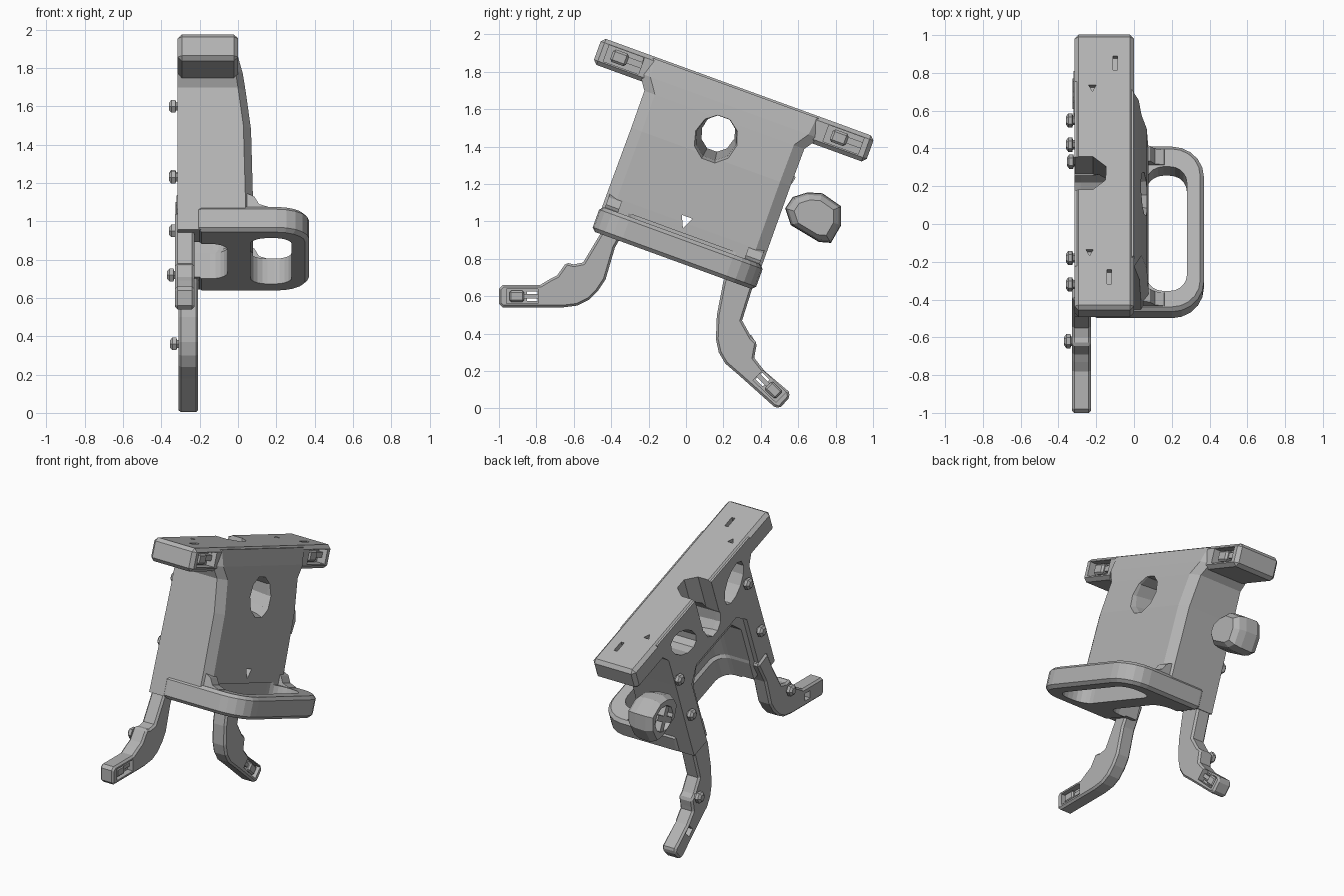
import bpy, bmesh, math
from mathutils import Matrix, Vector

if "Cube" in bpy.data.objects:
    bpy.data.objects.remove(bpy.data.objects["Cube"])

TILT = Matrix.Rotation(math.radians(-20), 4, 'X')   # frame of the slanted body
FLAT = Matrix.Identity(4)
MID = -0.335                                        # body centre line along the slant
grey = bpy.data.materials.new("grey")
grey.diffuse_color = (0.45, 0.45, 0.45, 1)
grey.use_nodes = True
grey.node_tree.nodes["Principled BSDF"].inputs["Base Color"].default_value = grey.diffuse_color


def loft(name, rings, frame=TILT, bevel=0):
    """Closed solid through a list of equal-length rings of points."""
    bm = bmesh.new()
    vs = [[bm.verts.new(p) for p in r] for r in rings]
    n = len(vs[0])
    for a, b in zip(vs, vs[1:]):
        for i in range(n):
            j = (i + 1) % n
            bm.faces.new((a[i], a[j], b[j], b[i]))
    bm.faces.new(vs[0][::-1])
    bm.faces.new(vs[-1])
    bmesh.ops.transform(bm, matrix=frame, verts=bm.verts)
    bmesh.ops.recalc_face_normals(bm, faces=bm.faces)
    me = bpy.data.meshes.new(name)
    bm.to_mesh(me)
    bm.free()
    me.materials.append(grey)
    ob = bpy.data.objects.new(name, me)
    bpy.context.collection.objects.link(ob)
    if bevel:
        m = ob.modifiers.new("bevel", 'BEVEL')
        m.width, m.segments, m.limit_method = bevel, 1, 'ANGLE'
        m.angle_limit = math.radians(50)
        apply(ob, m)
    return ob


def apply(ob, mod):
    bpy.context.view_layer.objects.active = ob
    bpy.ops.object.modifier_apply(modifier=mod.name)


def slab(name, pts, x0, x1, frame=TILT, bevel=0):
    """Side outline extruded across the model."""
    return loft(name, [[(x, a, b) for a, b in pts] for x in (x0, x1)], frame, bevel)


def block(name, x, u, v, frame=TILT, bevel=0):
    return slab(name, [(u[0], v[0]), (u[1], v[0]), (u[1], v[1]), (u[0], v[1])],
                x[0], x[1], frame, bevel)


def oval(c, ru, rv, n, turn=0, tilt=0):
    out = []
    for i in range(n):
        t = turn + 2 * math.pi * i / n
        a, b = ru * math.cos(t), rv * math.sin(t)
        out.append((c[0] + a * math.cos(tilt) - b * math.sin(tilt),
                    c[1] + a * math.sin(tilt) + b * math.cos(tilt)))
    return out


def rounded(x0, x1, u0, u1, radii, seg=5):
    """Rounded rectangle, radii for corners ++, -+, --, +-."""
    out = []
    for k, (cx, cu, r) in enumerate(((x1, u1, radii[0]), (x0, u1, radii[1]),
                                     (x0, u0, radii[2]), (x1, u0, radii[3]))):
        sx, su = (1, -1, -1, 1)[k], (1, 1, -1, -1)[k]
        for i in range(seg + 1):
            a = math.pi / 2 * (k + i / seg)
            out.append((cx - sx * r + r * math.cos(a), cu - su * r + r * math.sin(a)))
    return out


def cut(targets, *cutters):
    for c in cutters:
        c.hide_render = True
        for t in targets:
            m = t.modifiers.new("cut", 'BOOLEAN')
            m.operation, m.object, m.solver = 'DIFFERENCE', c, 'EXACT'
            apply(t, m)
        bpy.data.objects.remove(c)


# Body: chamfered tapering shell
def section(v, fx, w):
    a, b = MID - w, MID + w
    return [(-.315, a, v), (fx - .04, a, v), (fx, a + .06, v),
            (fx, b - .06, v), (fx - .04, b, v), (-.315, b, v)]


body = loft("body", [section(.73, .078, .455), section(.93, .078, .455),
                     section(1.31, .068, .453), section(1.52, .04, .455),
                     section(1.60, .025, .51), section(1.70, -.003, .52)])

# Handle loop at the lower edge, with fillets where it meets the body
outer = rounded(-.21, .37, -.80, .13, (.17, .02, .02, .17))
inner = rounded(.065, .28, -.69, .01, (.09, .09, .09, .09))
handle = loft("handle_loop", [[(x, u, v) for x, u in outer] for v in (.72, .86)], bevel=.03)
cut([handle, body], loft("cutter", [[(x, u, v) for x, u in inner] for v in (.6, .875)]))
for u0, u1 in ((-.775, -.70), (.02, .105)):
    loft("loop_fillet", [[(x, u, v) for x, v in ((.02, .84), (.17, .84), (.16, .862), (.11, .878),
                                                 (.085, .92), (.02, .95))] for u in (u0, u1)])

# Top bar
bar = block("top_bar", (-.315, 0), (-1.10, .452), (1.562, 1.71), bevel=.022)

# Round-cornered cavity with arched top, and its stepped rim
rim = [(-.645, .5), (-.025, .5), (-.025, 1.2), (-.11, 1.29), (-.56, 1.29), (-.645, 1.2)]


def pocket(v, w, depth):
    return [(x, u, v) for x, u in rounded(-.5, depth, MID - w, MID + w, (.09, .02, .02, .09))]


cut([body, handle],
    loft("cutter", [pocket(.5, .265, -.055), pocket(.86, .265, -.055), pocket(.88, .27, -.04),
                    pocket(1.14, .27, -.04), pocket(1.24, .2, -.06)]),
    slab("cutter", rim, -.5, -.285))

# Tapered round window, notch through the bar, side windows and small triangle
cut([body, bar],
    loft("cutter", [[(x, u, v) for u, v in oval((-.342 + du, 1.41 + dv), r, r * 1.1, 10)]
                    for x, r, du, dv in ((-.5, .09, 0, .03), (-.28, .09, 0, .03), (.03, .11, 0, .005),
                                         (.10, .13, 0, 0))]),
    loft("cutter", [[(x, u, v) for x, u in oval((-.265, -.335), .125, .10, 8, .39)]
                    for v in (1.44, 1.9)]))
for side in (-1, 1):
    cut([body, bar], slab("cutter", oval((MID + side * .285, 1.525), .14, .08, 12, 0, side * .64),
                          -.5, -.09))
cut([body], slab("cutter", [(-.375, .965), (-.315, .965), (-.345, .90)], -.2, .3))

# Grip recesses at both ends of the bar, with a latch in each
for c in (-.95, .30):
    cut([bar], block("cutter", (-.06, .1), (c - .10, c + .10), (1.592, 1.685)))
    block("bar_latch", (-.08, -.012), (c - .07, c + .02), (1.605, 1.675), bevel=.012)
    block("bar_latch_pin", (-.08, -.03), (c + .02, c + .10), (1.625, 1.66))

# Slots and triangular marks on top of the bar
for sx, su, tx, tu in ((-.10, .285, -.22, .145), (-.13, -.92, -.235, -.78)):
    cut([bar, body],
        block("cutter", (sx - .012, sx + .012), (su - .04, su + .04), (1.67, 1.8)),
        loft("cutter", [[(tx + dx, tu + du, v) for dx, du in ((-.02, .015), (.02, .015), (0, -.02))]
                        for v in (1.67, 1.8)]))

# Legs with curved outlines
front_leg = slab("front_leg", [
    (-.40, 1.05), (-.46, .93), (-.55, .78), (-.60, .77), (-.64, .78), (-.69, .71), (-.73, .69),
    (-.78, .66), (-.98, .66), (-1, .64), (-1, .56), (-.98, .54), (-.66, .54), (-.58, .55),
    (-.52, .58), (-.47, .63), (-.43, .69), (-.38, .86), (-.30, 1.0)], -.328, -.228, FLAT, .012)
back_leg = slab("back_leg", [
    (.28, .85), (.20, .68), (.165, .50), (.16, .37), (.175, .30), (.21, .24), (.28, .18),
    (.47, .01), (.50, 0), (.555, .06), (.55, .09), (.42, .20), (.365, .27), (.37, .30),
    (.38, .35), (.35, .38), (.30, .47), (.36, .66), (.40, .82)], -.31, -.208, FLAT, .012)

# Foot recesses and latches, placed along each foot
for leg, (y, z), deg, xf in ((front_leg, (-.88, .60), 180, -.228), (back_leg, (.45, .115), -44, -.208)):
    f = Matrix.Translation((xf, y, z)) @ Matrix.Rotation(math.radians(deg), 4, 'X')
    cut([leg], block("cutter", (-.04, .1), (-.09, .08), (-.038, .038), f),
        block("cutter", (-.2, .1), (-.085, -.03), (-.025, .025), f))
    block("foot_latch", (-.06, -.008), (-.015, .065), (-.03, .03), f, .01)
    block("foot_pin", (-.06, -.025), (-.09, -.015), (-.012, .012), f)

# Hexagonal bolts on the rear plate
for x, y, z in ((-.315, -.18, 1.60), (-.315, -.32, 1.23), (-.325, -.62, .72),
                (-.315, .548, 1.235), (-.315, .42, .95), (-.31, .33, .36)):
    loft("bolt", [[(x + dx, a, b) for a, b in oval((y, z), r, r, 6)]
                  for dx, r in ((.03, .022), (-.008, .025), (-.012, .038), (-.033, .038), (-.045, .022))], FLAT)

# Side knob with a crossed recess
kc = Vector((.69, 1.02))
shape = [(.53, 1.07), (.57, 1.13), (.65, 1.155), (.73, 1.15), (.83, 1.08), (.83, .98),
         (.775, .885), (.71, .89), (.56, .98)]
knob = loft("knob", [[(x, kc.x + (a - kc.x) * s, kc.y + (b - kc.y) * s) for a, b in shape]
                     for x, s in ((-.32, .85), (-.28, 1), (-.2, .98), (-.155, .9), (-.125, .7))], FLAT)
cut([knob], slab("cutter", oval(kc, .095, .085, 10), -.4, -.28, FLAT))
for deg in (25, 115):
    f = Matrix.Translation((0, kc.x, kc.y)) @ Matrix.Rotation(math.radians(deg), 4, 'X')
    block("knob_cross", (-.325, -.27), (-.08, .08), (-.018, .018), f)
